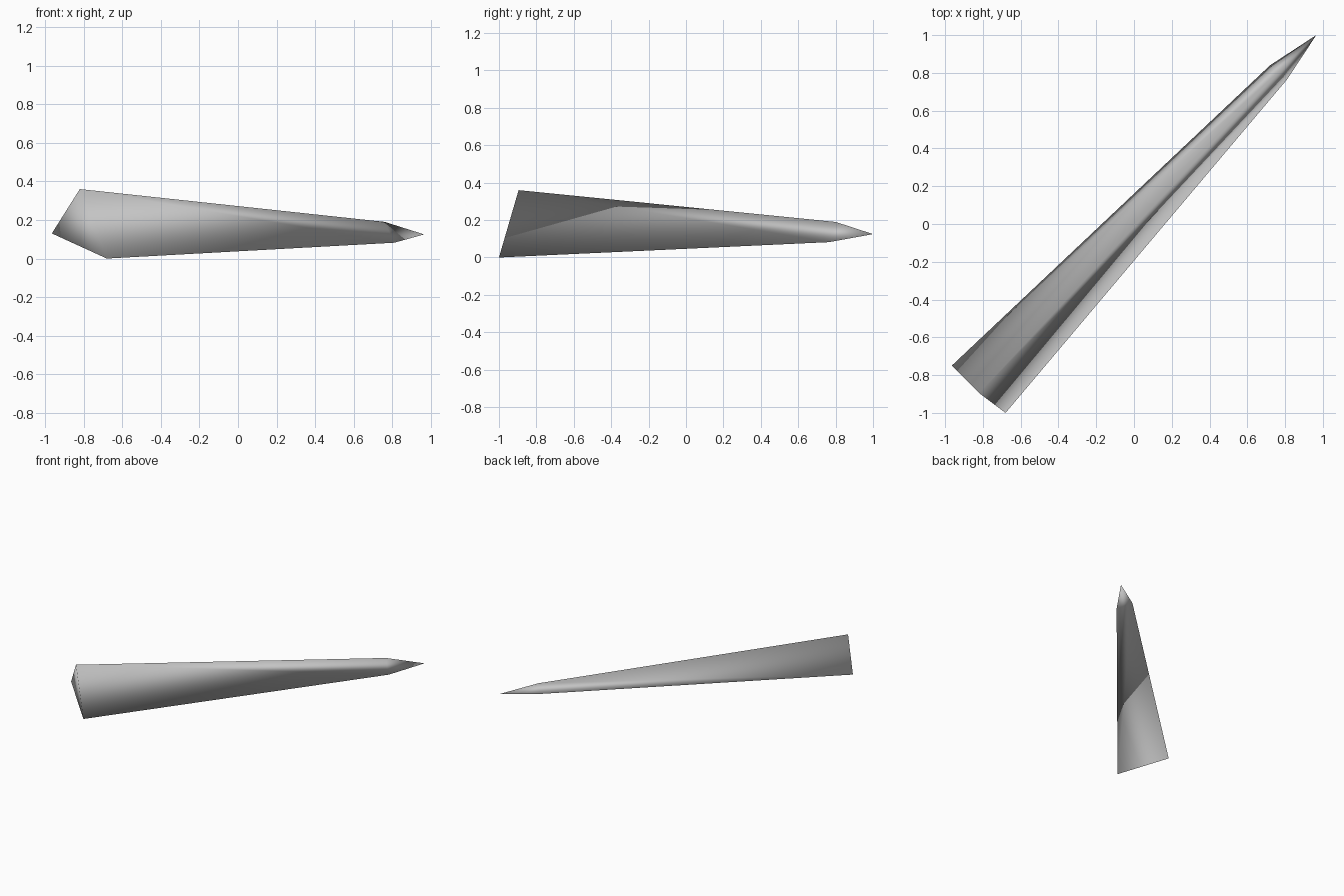
import bpy
import bmesh

cube = bpy.data.objects.get("Cube")
if cube:
    bpy.data.objects.remove(cube)

# One plain grey
grey = bpy.data.materials.new("grey")
grey.use_nodes = True
colour = (0.55, 0.55, 0.55, 1.0)
grey.diffuse_color = colour
grey.node_tree.nodes["Principled BSDF"].inputs["Base Color"].default_value = colour

# Three-sided cross-sections at the wide base and at the shoulder, plus the tip
base_section = [(-0.965, -0.75, 0.13), (-0.82, -0.895, 0.36), (-0.68, -1.0, 0.0)]
shoulder_section = [(0.72, 0.84, 0.13), (0.76, 0.80, 0.19), (0.81, 0.765, 0.082)]
tip_point = (0.965, 1.0, 0.125)

bm = bmesh.new()
base = [bm.verts.new(p) for p in base_section]
shoulder = [bm.verts.new(p) for p in shoulder_section]
tip = bm.verts.new(tip_point)

# Base cap, tapering sides and pointed end
bm.faces.new(base)
for i in range(3):
    j = (i + 1) % 3
    bm.faces.new((base[i], base[j], shoulder[j], shoulder[i]))
    bm.faces.new((shoulder[i], shoulder[j], tip))
bmesh.ops.recalc_face_normals(bm, faces=bm.faces)

# Soft shading over the whole spike
for face in bm.faces:
    face.smooth = True

mesh = bpy.data.meshes.new("spike")
bm.to_mesh(mesh)
bm.free()
mesh.materials.append(grey)
spike = bpy.data.objects.new("spike", mesh)
bpy.context.collection.objects.link(spike)
